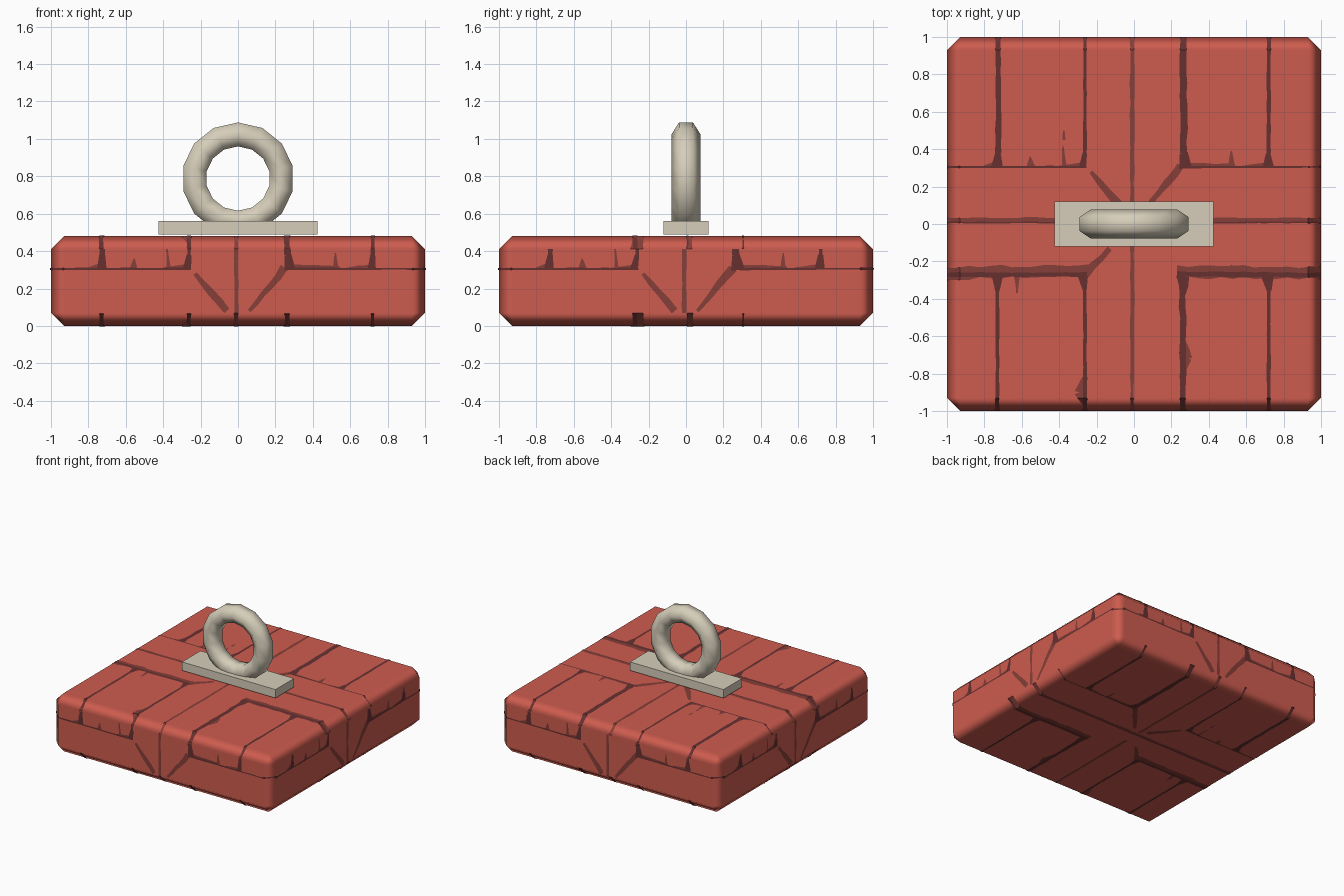
import bpy, bmesh, math, random
from mathutils import Matrix, Vector

if "Cube" in bpy.data.objects:
    bpy.data.objects.remove(bpy.data.objects["Cube"])

random.seed(4)
H, B = 0.48, 0.07          # slab height and chamfer
E = 1 - B                  # where the chamfer starts


def material(name, r, g, b):
    m = bpy.data.materials.new(name)
    lin = [(c / 255 / 12.92 if c < 11 else ((c / 255 + 0.055) / 1.055) ** 2.4) for c in (r, g, b)]
    m.diffuse_color = (*lin, 1)
    m.use_nodes = True
    m.node_tree.nodes["Principled BSDF"].inputs["Base Color"].default_value = m.diffuse_color
    return m


RED = material("brick_red", 206, 92, 79)
MID = material("crack_brown", 134, 62, 56)
DARK = material("crack_dark", 103, 48, 48)
TAN = material("stone_tan", 214, 206, 186)


def add_object(name, bm, mat):
    me = bpy.data.meshes.new(name)
    bm.to_mesh(me)
    bm.free()
    me.materials.append(mat)
    ob = bpy.data.objects.new(name, me)
    bpy.context.collection.objects.link(ob)
    return ob


def box(name, size, centre, mat):
    bm = bmesh.new()
    bmesh.ops.create_cube(bm, size=1, matrix=Matrix.Translation(centre) @ Matrix.Diagonal((*size, 1)))
    return add_object(name, bm, mat)


# chamfered slab with soft chamfer shading
slab = box("slab", (2, 2, H), (0, 0, H / 2), RED)
for p in slab.data.polygons:
    p.use_smooth = True
bev = slab.modifiers.new("chamfer", 'BEVEL')
bev.width, bev.segments, bev.harden_normals = B, 1, True

# base plate under the ring
box("base_plate", (0.85, 0.24, 0.07), (0, 0, 0.525), TAN)

# ring: hexagonal section swept round 14 sides
bm = bmesh.new()
section = [(0.30, -0.037), (0.30, 0.037), (0.236, 0.078), (0.172, 0.037), (0.172, -0.037), (0.236, -0.078)]
N, S = 14, len(section)
rings = [[bm.verts.new((r * math.sin(2 * math.pi * i / N), y, 0.788 + r * math.cos(2 * math.pi * i / N)))
          for r, y in section] for i in range(N)]
for i in range(N):
    a, b = rings[i], rings[(i + 1) % N]
    for j in range(S):
        k = (j + 1) % S
        bm.faces.new((a[j], a[k], b[k], b[j]))
bmesh.ops.recalc_face_normals(bm, faces=bm.faces)
ring = add_object("ring", bm, TAN)
for p in ring.data.polygons:
    p.use_smooth = True

# painted cracks: u0, v0, u1, v1, half width at start, half width at end
mid_strokes = [
    (-1, 0.02, 1, 0.02, .014, .014), (-0.01, 1, -0.01, 0.05, .011, .011),
    (-0.01, -0.1, -0.01, -1, .011, .009),
    (-0.23, 0.28, -0.06, 0.08, .012, .022), (0.25, 0.31, 0.06, 0.08, .022, .010),
    (-0.26, -0.27, -0.13, -0.13, .022, .012),
    (-1, -0.262, -0.24, -0.245, .034, .026), (0.23, -0.255, 1, -0.26, .034, .030),
    (-0.74, 0.32, -0.80, 0.31, .015, .004), (-0.555, 0.30, -0.555, 0.36, .025, .003),
    (-0.37, 0.30, -0.38, 0.42, .012, .004), (-0.375, 0.45, -0.375, 0.50, .009, .004),
    (0.27, 0.315, 0.54, 0.312, .013, .008), (0.52, 0.31, 0.52, 0.39, .016, .004),
    (0.70, 0.315, 0.58, 0.308, .014, .004), (-0.28, 0.315, -0.40, 0.308, .013, .004),
    (-0.625, -0.27, -0.625, -0.37, .018, .004), (0.52, -0.25, 0.52, -0.22, .03, .006),
    (0.27, -0.62, 0.29, -0.72, .006, .020), (0.29, -0.72, 0.265, -0.80, .020, .006),
    (-0.27, -0.82, -0.29, -0.90, .006, .024), (-0.29, -0.90, -0.265, -0.97, .024, .006),
]
dark_strokes = [
    (-0.725, 1, -0.725, 0.38, .013, .016), (-0.725, 0.38, -0.73, 0.305, .016, .030),
    (-0.262, 1, -0.262, 0.38, .008, .010), (-0.262, 0.38, -0.275, 0.305, .012, .024),
    (0.262, 1, 0.265, 0.38, .018, .020), (0.265, 0.38, 0.28, 0.30, .020, .034),
    (0.72, 1, 0.72, 0.38, .010, .011), (0.72, 0.38, 0.715, 0.305, .012, .028),
    (-1, 0.305, -0.255, 0.305, .005, .006), (0.25, 0.305, 1, 0.305, .007, .004),
    (-1, 0.008, 1, 0.008, .004, .004),
    (-1, -0.272, -0.25, -0.27, .012, .012), (0.23, -0.268, 1, -0.272, .014, .012),
    (-0.73, -0.28, -0.73, -0.36, .032, .010), (-0.73, -0.36, -0.73, -1, .010, .010),
    (-0.27, -0.28, -0.262, -0.36, .028, .010), (-0.262, -0.36, -0.262, -1, .010, .010),
    (0.262, -0.28, 0.26, -0.38, .032, .018), (0.26, -0.38, 0.262, -1, .018, .014),
    (0.715, -0.28, 0.72, -0.36, .032, .012), (0.72, -0.36, 0.72, -1, .011, .009),
]


def crack_mesh(strokes, lo=None, hi=None):
    """Flat ragged strips in u,v, cut where the chamfers fold, clipped to lo..hi in v."""
    bm = bmesh.new()
    for u0, v0, u1, v1, w0, w1 in strokes:
        a, b = Vector((u0, v0, 0)), Vector((u1, v1, 0))
        side = Vector((v0 - v1, u1 - u0, 0)).normalized()
        n = max(1, round((b - a).length / 0.06))
        prev = None
        for i in range(n + 1):
            t = i / n
            c, w = a.lerp(b, t), w0 + (w1 - w0) * t
            pair = [bm.verts.new(c + s * side * w * random.uniform(0.75, 1.25)) for s in (-1, 1)]
            if prev:
                bm.faces.new((prev[0], pair[0], pair[1], prev[1]))
            prev = pair

    def cut(co, no, clear=False):
        bmesh.ops.bisect_plane(bm, geom=bm.verts[:] + bm.edges[:] + bm.faces[:],
                               plane_co=co, plane_no=no, clear_outer=clear)
    for s in (-E, E):
        cut((s, 0, 0), (1, 0, 0))
        cut((0, s, 0), (0, 1, 0))
    if lo is not None:
        cut((0, lo, 0), (0, -1, 0), True)
        cut((0, hi, 0), (0, 1, 0), True)
    return bm


def fold(*c):
    return max(0, *(abs(x) - E for x in c))


for label, strokes, mat, off in (("mid", mid_strokes, MID, 0.002), ("dark", dark_strokes, DARK, 0.004)):
    # top and bottom share one pattern that wraps over the chamfers
    for face, sign in (("top", 1), ("bottom", -1)):
        bm = crack_mesh(strokes)
        for v in bm.verts:
            d = fold(v.co.x, v.co.y) - off
            v.co.z = H - d if sign > 0 else d
        if sign < 0:
            bmesh.ops.reverse_faces(bm, faces=bm.faces)
        add_object(f"{face}_cracks_{label}", bm, mat)
    # the same pattern repeats on each side, turned by quarter turns
    for k, face in enumerate(("front", "right", "back", "left")):
        bm = crack_mesh(strokes, B, H - B)
        for v in bm.verts:
            v.co = (v.co.x, -1 + fold(v.co.x) - off, v.co.y)
        bm.transform(Matrix.Rotation(k * math.pi / 2, 4, 'Z'))
        add_object(f"{face}_cracks_{label}", bm, mat)
